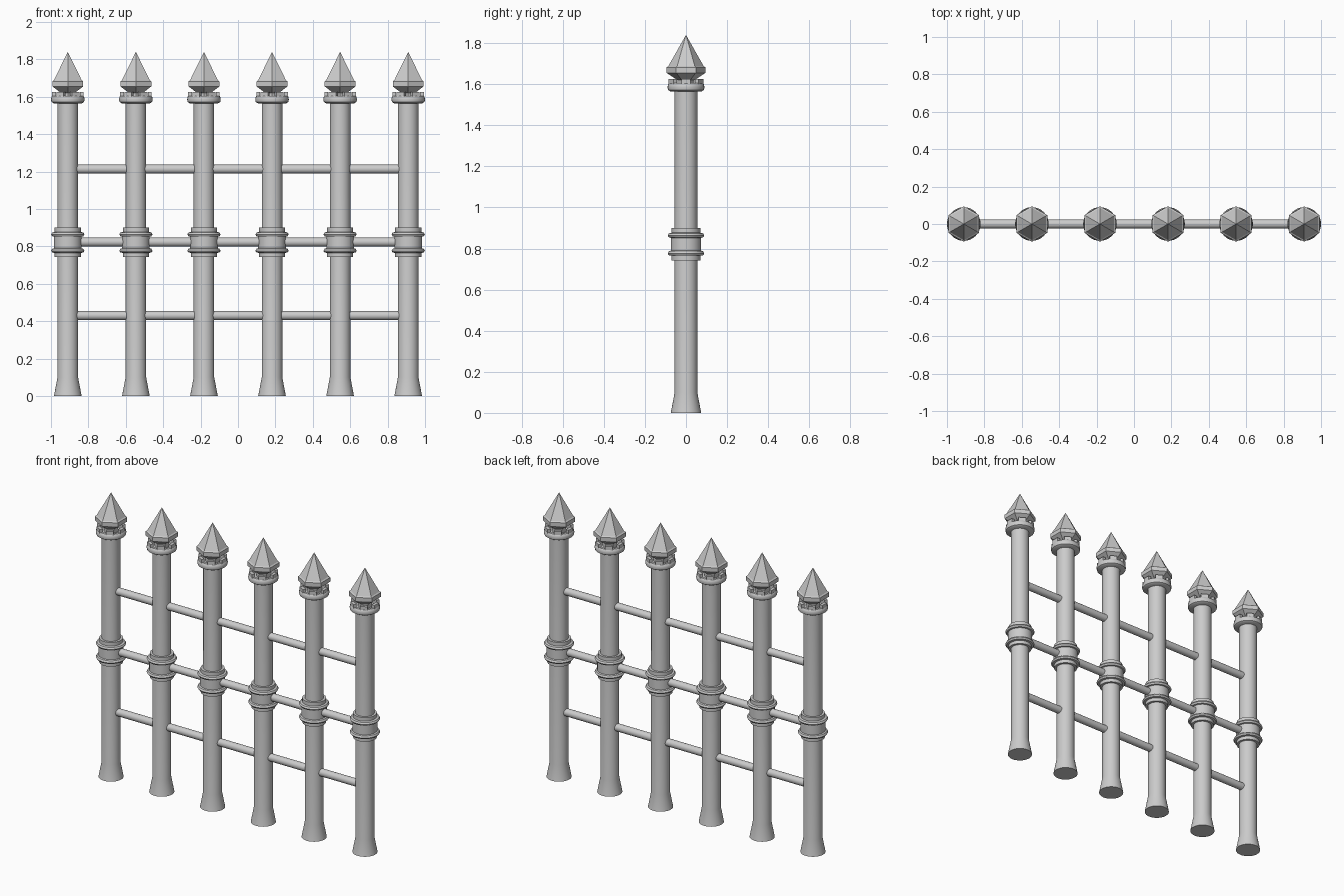
import bpy
import bmesh
from math import pi, radians
from mathutils import Matrix, Vector

cube = bpy.data.objects.get("Cube")
if cube:
    bpy.data.objects.remove(cube, do_unlink=True)

POSTS = 6
SPACING = 0.364


def finish(bm, name):
    bmesh.ops.recalc_face_normals(bm, faces=bm.faces)
    mesh = bpy.data.meshes.new(name)
    bm.to_mesh(mesh)
    bm.free()
    return mesh


def lathe(name, profile, sides, start=0.0):
    """Spin (radius, height) points around z; the ends lie on the axis."""
    bm = bmesh.new()
    turn = Matrix.Rotation(start, 3, 'Z')
    verts = [bm.verts.new(turn @ Vector((r, 0, z))) for r, z in profile]
    edges = [bm.edges.new(pair) for pair in zip(verts, verts[1:])]
    bmesh.ops.spin(bm, geom=verts + edges, cent=(0, 0, 0), axis=(0, 0, 1),
                   angle=2 * pi, steps=sides)
    bmesh.ops.remove_doubles(bm, verts=bm.verts, dist=1e-5)
    return finish(bm, name)


def crown_blocks(name, count):
    """Ring of small raised blocks along the rim of the collar."""
    bm = bmesh.new()
    for i in range(count):
        place = (Matrix.Rotation(2 * pi * i / count, 4, 'Z')
                 @ Matrix.Translation((0.074, 0, 1.61))
                 @ Matrix.Diagonal((0.02, 0.045, 0.03, 1)))
        bmesh.ops.create_cube(bm, size=1, matrix=place)
    return finish(bm, name)


def add(name, mesh, location=(0, 0, 0), smooth=True):
    obj = bpy.data.objects.new(name, mesh)
    obj.location = location
    bpy.context.collection.objects.link(obj)
    if smooth:
        bpy.ops.object.select_all(action='DESELECT')
        obj.select_set(True)
        bpy.context.view_layer.objects.active = obj
        bpy.ops.object.shade_smooth_by_angle(angle=radians(35))
    return obj


# Round shaft with a flared foot
shaft = lathe("post", [(0, 0), (0.074, 0), (0.055, 0.1), (0.055, 1.59), (0, 1.59)], 32)

# Sleeve with two rounded rings, around the middle rail
sleeve = lathe("middle_sleeve", [
    (0, 0.743), (0.07, 0.743), (0.07, 0.765), (0.083, 0.767), (0.089, 0.776),
    (0.083, 0.787), (0.074, 0.79), (0.074, 0.852), (0.083, 0.854),
    (0.089, 0.864), (0.083, 0.874), (0.07, 0.877), (0.07, 0.9), (0, 0.9)], 32)

# Hollow-topped collar and its raised blocks
collar = lathe("collar", [
    (0, 1.565), (0.076, 1.565), (0.087, 1.572), (0.09, 1.585),
    (0.087, 1.6), (0.082, 1.605), (0.066, 1.605), (0.064, 1.59), (0, 1.59)], 32)
blocks = crown_blocks("crown_blocks", 6)

# Six-sided spearhead
spear = lathe("spearhead", [
    (0, 1.585), (0.042, 1.585), (0.042, 1.62), (0.095, 1.655),
    (0.095, 1.682), (0.086, 1.688), (0, 1.84)], 6, pi / 2)

for i in range(POSTS):
    spot = ((i - (POSTS - 1) / 2) * SPACING, 0, 0)
    add(f"post_{i + 1}", shaft, spot)
    add(f"middle_sleeve_{i + 1}", sleeve, spot)
    add(f"collar_{i + 1}", collar, spot)
    add(f"crown_blocks_{i + 1}", blocks, spot, smooth=False)
    add(f"spearhead_{i + 1}", spear, spot, smooth=False)

# Horizontal rails running through the posts
half = SPACING * (POSTS - 1) / 2
rail = lathe("rail", [(0, -half), (0.024, -half), (0.024, half), (0, half)], 20)
for name, height in (("lower", 0.43), ("middle", 0.823), ("upper", 1.213)):
    bar = add(f"{name}_rail", rail, (0, 0, height))
    bar.rotation_euler.y = pi / 2
